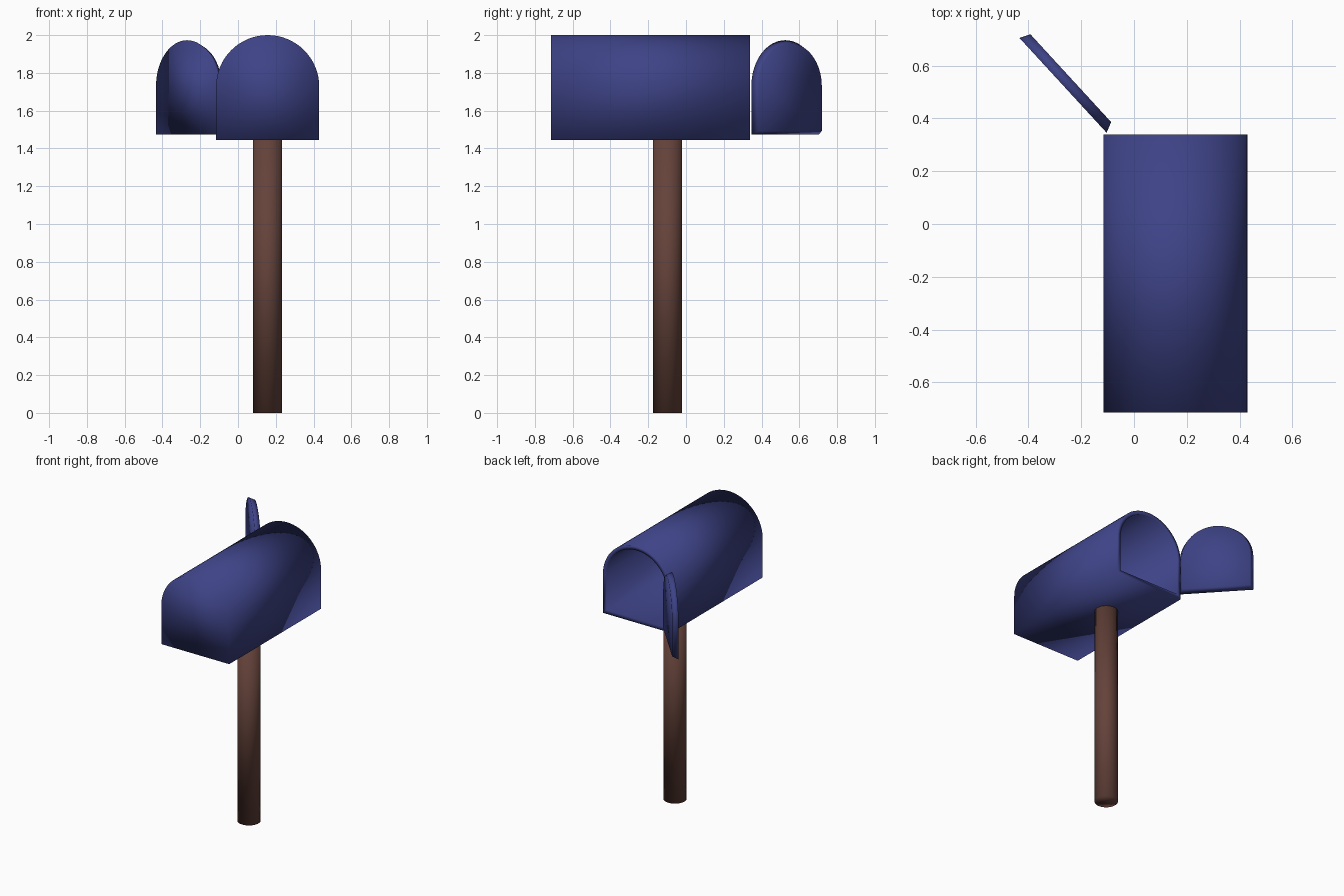
import bpy, bmesh, math
from mathutils import Vector

if "Cube" in bpy.data.objects:
    bpy.data.objects.remove(bpy.data.objects["Cube"])


def material(name, rgb):
    m = bpy.data.materials.new(name)
    m.diffuse_color = (*rgb, 1)
    m.use_nodes = True
    m.node_tree.nodes["Principled BSDF"].inputs["Base Color"].default_value = m.diffuse_color
    return m


BLUE = material("dark blue", (0.048, 0.057, 0.245))
BROWN = material("brown wood", (0.128, 0.055, 0.042))


def arch(w, h, z0):
    """Flat-bottomed round-topped outline as (u, z), centred on u = 0."""
    r, n = w / 2, 32
    arc = [(r * math.cos(math.pi * i / n), z0 + h - r + r * math.sin(math.pi * i / n))
           for i in range(n + 1)]
    return [(-r, z0), (r, z0)] + arc


def loft(name, rings, mat):
    """Bridge successive rings of points and cap both ends."""
    bm = bmesh.new()
    rows = [[bm.verts.new(p) for p in ring] for ring in rings]
    n = len(rows[0])
    for a, b in zip(rows, rows[1:]):
        for i in range(n):
            j = (i + 1) % n
            bm.faces.new((a[i], a[j], b[j], b[i]))
    bm.faces.new(rows[0])
    bm.faces.new(rows[-1])
    bmesh.ops.recalc_face_normals(bm, faces=bm.faces)
    for f in bm.faces:
        f.smooth = True
    me = bpy.data.meshes.new(name)
    bm.to_mesh(me)
    bm.free()
    me.materials.append(mat)
    ob = bpy.data.objects.new(name, me)
    bpy.context.collection.objects.link(ob)
    return ob


CX, WALL = 0.157, 0.029

# hollow box, open at the back
outer = arch(0.546, 0.555, 1.445)
inner = arch(0.546 - 2 * WALL, 0.555 - 2 * WALL, 1.445 + WALL)
loft("mailbox_shell", [[(CX + u, y, z) for u, z in prof] for prof, y in
     ((outer, -0.715), (outer, 0.34), (inner, 0.34), (inner, -0.686))], BLUE)

# open door, swung out from the left edge, with a tapered inner face
near, far = Vector((-0.104, 0.346, 0)), Vector((-0.434, 0.705, 0))
along = (far - near).normalized()
normal = Vector((along.y, -along.x, 0))
mid = (near + far) / 2


def door_ring(inset, depth):
    prof = arch(0.488 - 2 * inset, 0.498 - 2 * inset, 1.475 + inset)
    return [mid + along * u + normal * depth + Vector((0, 0, z)) for u, z in prof]


loft("mailbox_door", [door_ring(0, 0), door_ring(0.018, 0.04)], BLUE)

# round post
circle = [(CX + 0.077 * math.cos(2 * math.pi * i / 32),
           -0.098 + 0.077 * math.sin(2 * math.pi * i / 32)) for i in range(32)]
loft("post", [[(x, y, z) for x, y in circle] for z in (0, 1.446)], BROWN)
